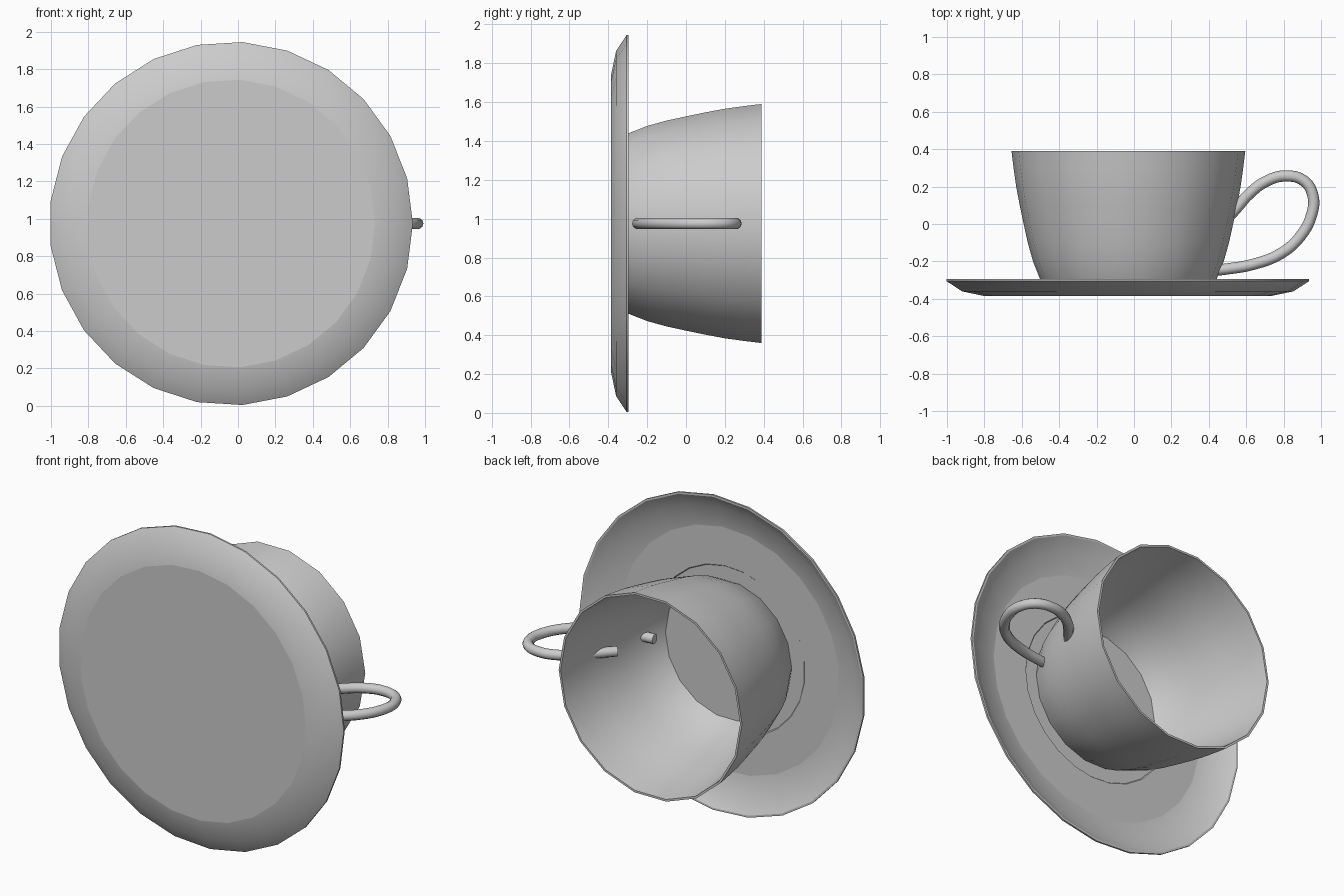
import bpy, bmesh, math

if "Cube" in bpy.data.objects:
    bpy.data.objects.remove(bpy.data.objects["Cube"])

ZC = 0.975  # height of the shared axis, which runs along y


def lathe(name, profile, sides, cx, creases=()):
    """Revolve (radius, y) points about the y axis; both ends lie on the axis."""
    bm = bmesh.new()
    rings = []
    for r, y in profile:
        if r == 0:
            rings.append([bm.verts.new((cx, y, ZC))] * sides)
        else:
            rings.append([bm.verts.new((cx + r * math.cos(2 * math.pi * i / sides), y,
                                        ZC + r * math.sin(2 * math.pi * i / sides)))
                          for i in range(sides)])
    for a, b in zip(rings, rings[1:]):
        for i in range(sides):
            j = (i + 1) % sides
            bm.faces.new(list(dict.fromkeys((a[i], a[j], b[j], b[i]))))
    bmesh.ops.recalc_face_normals(bm, faces=bm.faces)
    # smooth shading with sharp rims and chosen crease rings
    for f in bm.faces:
        f.smooth = True
    for e in bm.edges:
        e.smooth = e.calc_face_angle(0) < math.radians(30)
    for k in creases:
        for i in range(sides):
            e = bm.edges.get((rings[k][i], rings[k][(i + 1) % sides]))
            e.smooth = False
    me = bpy.data.meshes.new(name)
    bm.to_mesh(me)
    bm.free()
    ob = bpy.data.objects.new(name, me)
    bpy.context.collection.objects.link(ob)
    return ob


# saucer: flat underside, flared rim, shallow seat under the cup
lathe("saucer", [(0, -0.385), (0.77, -0.385), (0.89, -0.36), (0.972, -0.306),
                 (0.972, -0.295), (0.96, -0.295), (0.88, -0.346), (0.75, -0.37),
                 (0.515, -0.37), (0.51, -0.376), (0, -0.376)],
      25, -0.037, creases=(1, 7))

# cup: thin curved wall, open towards +y
outer = [(0.43, -0.373), (0.472, -0.295), (0.51, -0.2), (0.538, -0.1), (0.56, 0.0),
         (0.581, 0.1), (0.6, 0.2), (0.614, 0.3), (0.625, 0.39)]
inner = [(r - 0.013, y) for r, y in reversed(outer[1:])] + [(0.422, -0.36)]
lathe("cup", [(0, -0.373)] + outer + inner + [(0, -0.36)], 18, -0.03)

# handle: round tube whose ends poke through the cup wall
path = [(0.47, 0.0), (0.54, 0.075), (0.62, 0.165), (0.71, 0.23), (0.81, 0.257),
        (0.91, 0.23), (0.957, 0.15), (0.95, 0.05), (0.89, -0.065), (0.79, -0.155),
        (0.64, -0.215), (0.5, -0.24), (0.39, -0.252)]
cu = bpy.data.curves.new("handle", 'CURVE')
cu.dimensions = '3D'
cu.bevel_depth = 0.03
cu.bevel_resolution = 3
cu.use_fill_caps = True
cu.resolution_u = 4
sp = cu.splines.new('BEZIER')
sp.bezier_points.add(len(path) - 1)
for p, (x, y) in zip(sp.bezier_points, path):
    p.co = (x, y, ZC)
    p.handle_left_type = p.handle_right_type = 'AUTO'
handle = bpy.data.objects.new("handle", cu)
bpy.context.collection.objects.link(handle)
bpy.context.view_layer.objects.active = handle
handle.select_set(True)
bpy.ops.object.convert(target='MESH')
bpy.ops.object.shade_smooth_by_angle(angle=math.radians(50))
